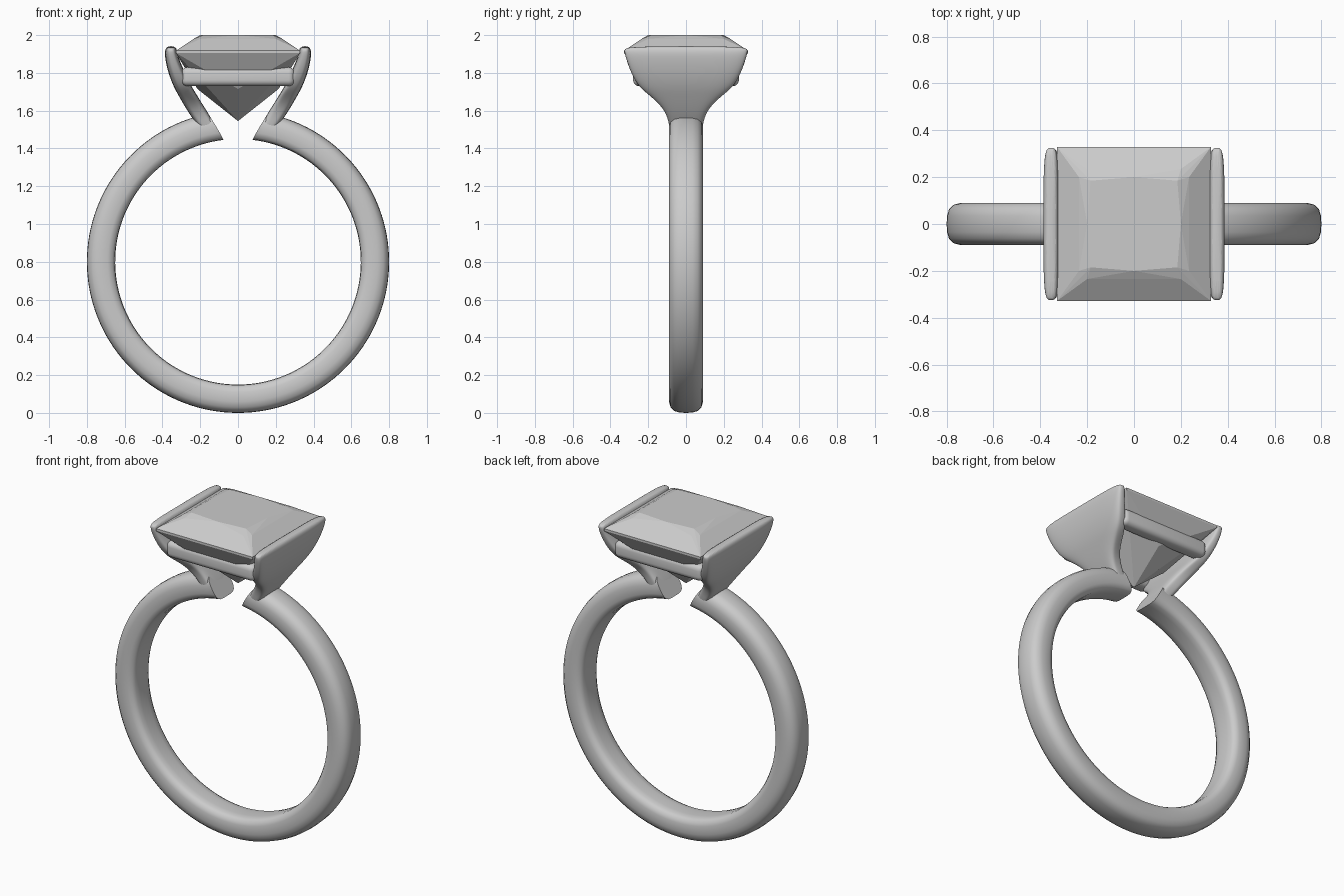
import bpy, bmesh, math
from mathutils import Vector

if "Cube" in bpy.data.objects:
    bpy.data.objects.remove(bpy.data.objects["Cube"], do_unlink=True)

grey = bpy.data.materials.new("silver_grey")
grey.use_nodes = True
COLOUR = (0.6, 0.6, 0.6, 1)
grey.diffuse_color = COLOUR
grey.node_tree.nodes["Principled BSDF"].inputs["Base Color"].default_value = COLOUR


def finish(name, bm, smooth=True):
    """Turn a bmesh into a named, coloured object."""
    bmesh.ops.recalc_face_normals(bm, faces=bm.faces[:])
    mesh = bpy.data.meshes.new(name)
    bm.to_mesh(mesh)
    bm.free()
    obj = bpy.data.objects.new(name, mesh)
    bpy.context.collection.objects.link(obj)
    mesh.materials.append(grey)
    if smooth:
        bpy.ops.object.select_all(action="DESELECT")
        obj.select_set(True)
        bpy.context.view_layer.objects.active = obj
        bpy.ops.object.shade_smooth_by_angle(angle=math.radians(50))
    return obj


def loft(sections):
    """Skin closed loops of points and cap both ends."""
    bm = bmesh.new()
    loops = [[bm.verts.new(p) for p in s] for s in sections]
    n = len(loops[0])
    for a, b in zip(loops, loops[1:]):
        for i in range(n):
            j = (i + 1) % n
            bm.faces.new((a[i], a[j], b[j], b[i]))
    bm.faces.new(loops[0])
    bm.faces.new(loops[-1])
    return bm


# Band: rounded profile swept around, with slanted ends at the top gap
INNER, DEPTH, CENTRE = 0.65, 0.15, 0.8
half = [(0, 0.03), (0.003, 0.06), (0.014, 0.08), (0.04, 0.09), (0.09, 0.09),
        (0.12, 0.082), (0.14, 0.062), (0.148, 0.035)]
profile = [(0, 0)] + half + [(DEPTH, 0)] + [(d, -y) for d, y in reversed(half)]
STEPS = 128
rings = []
for k in range(STEPS + 1):
    ring = []
    for d, y in profile:
        end = math.radians(6.8 + 4.7 * d / DEPTH)
        a = end + (2 * math.pi - 2 * end) * k / STEPS
        r = INNER + d
        ring.append((r * math.sin(a), y, CENTRE + r * math.cos(a)))
    rings.append(ring)
finish("band", loft(rings))

# Side plates: (inner x, inner z, outer x, outer z, half width), bottom to top
plate = [(0.085, 1.462, 0.16, 1.455, 0.085), (0.15, 1.575, 0.225, 1.535, 0.09),
         (0.195, 1.645, 0.275, 1.61, 0.125), (0.225, 1.695, 0.315, 1.68, 0.2),
         (0.25, 1.735, 0.34, 1.725, 0.255), (0.285, 1.81, 0.37, 1.8, 0.295),
         (0.315, 1.88, 0.387, 1.88, 0.32), (0.322, 1.92, 0.388, 1.92, 0.33),
         (0.332, 1.942, 0.376, 1.942, 0.322)]


def rounded(c, power):
    return math.copysign(abs(c) ** power, c)


for side, label in ((1, "left"), (-1, "right")):
    sections = []
    for xi, zi, xo, zo, w in plate:
        loop = []
        for i in range(24):
            a = 2 * math.pi * (i + 0.5) / 24
            t = 0.5 + 0.5 * rounded(math.cos(a), 0.5)
            y = w * rounded(math.sin(a), 0.45)
            loop.append((side * (xi + (xo - xi) * t), y, zi + (zo - zi) * t))
        sections.append(loop)
    obj = finish(label + "_setting_plate", loft(sections))
    sub = obj.modifiers.new("soften", "SUBSURF")
    sub.levels = sub.render_levels = 2

# Gallery rails under the stone, front and back
for side, label in ((-1, "front"), (1, "back")):
    bm = bmesh.new()
    bmesh.ops.create_cube(bm, size=1)
    for v in bm.verts:
        v.co = Vector((v.co.x * 0.6, v.co.y * 0.09 + side * 0.235, v.co.z * 0.1 + 1.78))
    bmesh.ops.bevel(bm, geom=bm.edges[:], offset=0.032, segments=5,
                    profile=0.5, affect="EDGES")
    finish(label + "_gallery_rail", bm)

# Square cut stone: convex hull of its facet corners
points = [(0, 0, 1.545)]
for sx in (-1, 1):
    for sy in (-1, 1):
        for x, y, z in ((0.185, 0.185, 2.0),                           # table
                        (0.2, 0.235, 1.98), (0.235, 0.2, 1.98),        # crown
                        (0.328, 0.328, 1.918), (0.328, 0.328, 1.905),  # girdle
                        (0.25, 0.25, 1.822)):                          # pavilion
            points.append((sx * x, sy * y, z))
for s in (-1, 1):
    points += [(s * 0.2, 0, 2.0), (0, s * 0.2, 2.0),
               (s * 0.215, 0, 1.715), (0, s * 0.215, 1.715)]
bm = bmesh.new()
for p in points:
    bm.verts.new(p)
bmesh.ops.convex_hull(bm, input=bm.verts[:])
bmesh.ops.dissolve_limit(bm, angle_limit=0.01, verts=bm.verts[:], edges=bm.edges[:])
finish("stone", bm, smooth=False)
